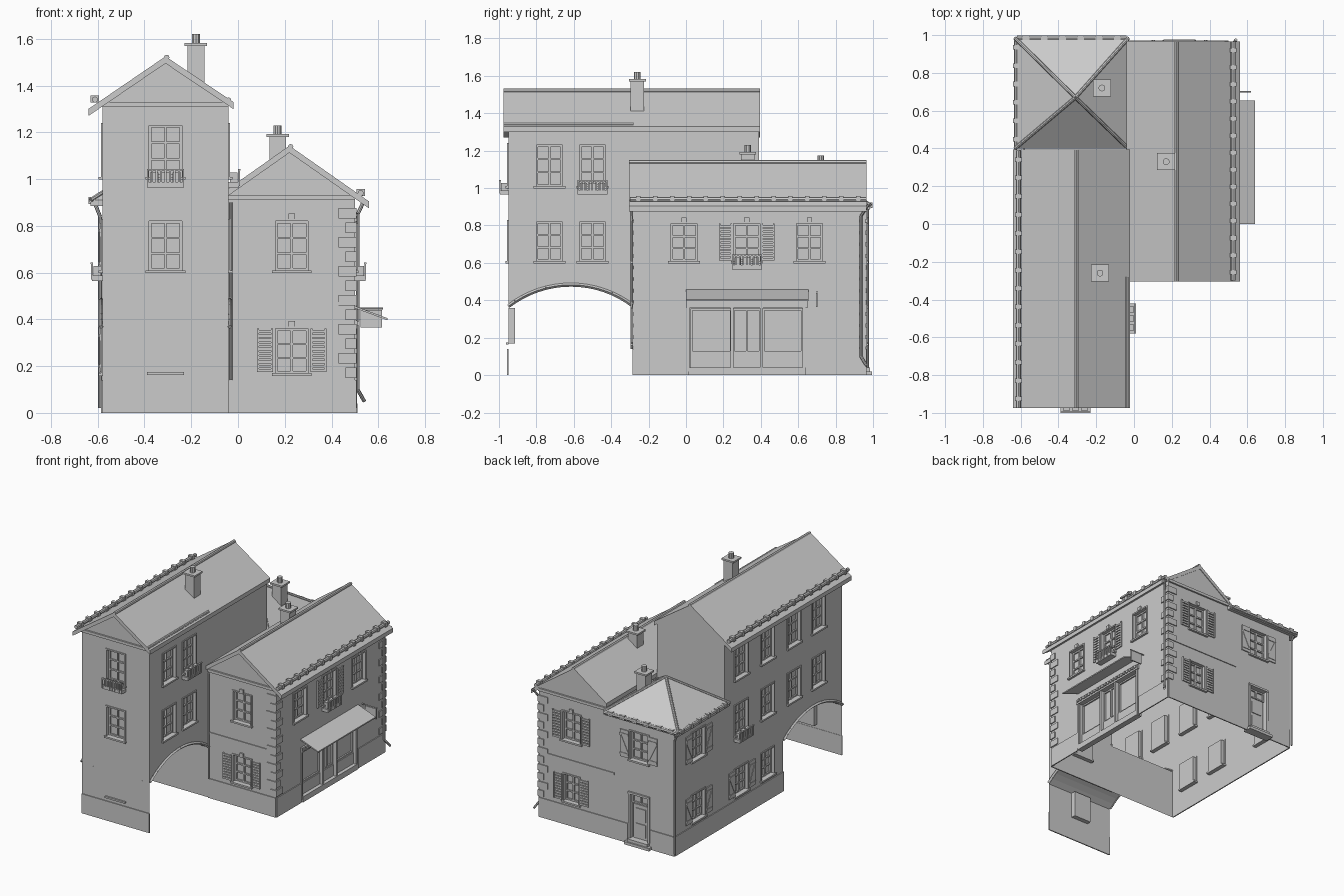
import bpy, bmesh, math
from mathutils import Vector as V, Matrix
from mathutils.geometry import tessellate_polygon

if "Cube" in bpy.data.objects:
    bpy.data.objects.remove(bpy.data.objects["Cube"])

P = {}
X, Y, Z = V((1, 0, 0)), V((0, 1, 0)), V((0, 0, 1))
# wall planes: horizontal axis, outward normal, offset along normal
SIDES = {'front_tower': (X, -Y, .95), 'front_wing': (X, -Y, .28), 'tower_right': (Y, X, -.04),
         'right': (Y, X, .5), 'left': (Y, -X, .58), 'back': (X, Y, .96), 'tower_back': (X, Y, .39)}
HOLES = {s: [] for s in SIDES}


def part(name):
    if name not in P:
        P[name] = bmesh.new()
    return P[name]


def frame(side):
    u, n, d = SIDES[side]
    m = Matrix((u, Z, n)).transposed().to_4x4()
    m.translation = n * d
    return m


def box(name, m, u0, u1, v0, v1, w0, w1, rot=0):
    c = Matrix.Translation(((u0 + u1) / 2, (v0 + v1) / 2, (w0 + w1) / 2))
    s = Matrix.Diagonal((u1 - u0, v1 - v0, w1 - w0, 1))
    return bmesh.ops.create_cube(part(name), size=1, matrix=m @ c @ Matrix.Rotation(rot, 4, 'Z') @ s)['verts']


def wbox(name, *b):
    box(name, Matrix.Identity(4), *b)


def tube(name, pts, r, seg=8):
    for a, b in zip(pts, pts[1:]):
        a, b = V(a), V(b)
        m = Matrix.Translation((a + b) / 2) @ (b - a).to_track_quat('Z', 'Y').to_matrix().to_4x4()
        bmesh.ops.create_cone(part(name), cap_ends=True, segments=seg, radius1=r, radius2=r,
                              depth=(b - a).length, matrix=m)


def prism(name, pts, y0, y1):
    bm = part(name)
    f = bm.faces.new([bm.verts.new((x, y0, z)) for x, z in pts])
    g = bmesh.ops.extrude_face_region(bm, geom=[f], use_keep_orig=True)['geom']
    bmesh.ops.translate(bm, vec=(0, y1 - y0, 0), verts=[e for e in g if isinstance(e, bmesh.types.BMVert)])


def sheet(side, pts):
    # flat wall with its window holes
    m, n, bm = frame(side), SIDES[side][1], part('walls')
    loops = [[V((u, v, 0)) for u, v in pts]]
    loops += [[V((a, c, 0)), V((b, c, 0)), V((b, d, 0)), V((a, d, 0))] for a, b, c, d in HOLES[side]]
    vs = [bm.verts.new(m @ p) for l in loops for p in l]
    for t in tessellate_polygon(loops):
        f = bm.faces.new([vs[i] for i in t])
        f.normal_update()
        if f.normal.dot(n) < 0:
            f.normal_flip()


def recess(side, a, b, c, d, depth=.03):
    HOLES[side].append((a, b, c, d))
    vs = box('window_recesses', frame(side), a, b, c, d, -depth, 0)
    bm, n, off = part('window_recesses'), SIDES[side][1], SIDES[side][2]
    front = [f for f in {f for v in vs for f in v.link_faces}
             if all(abs(v.co.dot(n) - off) < 1e-4 for v in f.verts)]
    bmesh.ops.delete(bm, geom=front, context='FACES_ONLY')


def bars(side, a, b, c, d, cols=2, rows=3):
    m, t = frame(side), .005
    for i in range(cols + 1):
        u = a + t + (b - a - 2 * t) * i / cols
        box('window_frames', m, u - t, u + t, c, d, -.03, -.018)
    for i in range(rows + 1):
        v = c + t + (d - c - 2 * t) * i / rows
        box('window_frames', m, a, b, v - t, v + t, -.03, -.02)


def planter(side, u, z):
    m = frame(side)
    box('planters', m, u - .08, u + .08, z - .005, z + .018, 0, .045)
    box('planters', m, u - .08, u + .08, z + .066, z + .074, .04, .05)
    for i in range(9):
        p = u - .076 + .019 * i
        box('planters', m, p - .004, p + .004, z, z + .07, .041, .048)
    for i in (-1, 0, 1):
        box('planters', m, u + i * .048 - .018, u + i * .048 + .018, z + .018, z + .058, .005, .038)


def window(side, u, c, d, w=.14, shutters=None, key=False, pots=False):
    a, b, m = u - w / 2, u + w / 2, frame(side)
    recess(side, a, b, c, d)
    bars(side, a, b, c, d)
    for p in (a, b + .01):
        box('window_trim', m, p - .01, p, c, d + .01, -.004, .006)
    box('window_trim', m, a, b, d, d + .01, -.004, .006)
    box('window_sills', m, a - .015, b + .015, c - .012, c, -.03, .016)
    if key:
        box('window_trim', m, u - .014, u + .014, d + .005, d + .032, -.004, .01)
    if pots:
        planter(side, u, c - .04)
    for s in (-1, 1) if shutters else ():
        p = u + s * (w / 2 + .044)
        if shutters == 'brace':
            box('shutters', m, p - .034, p + .034, c + .004, d, .003, .01)
            for v in (c + .03, d - .03):
                box('shutters', m, p - .034, p + .034, v - .006, v + .006, .009, .014)
            v = (c + d) / 2
            box('shutters', m, p - .07, p + .07, v - .005, v + .005, .009, .013, s * 1.12)
        else:
            for q in (p - .034, p + .026):
                box('shutters', m, q, q + .008, c + .004, d, .003, .014)
            n = 10
            for i in range(n):
                v = c + .004 + (d - c - .004) * i / n
                box('shutters', m, p - .03, p + .03, v, v + .013, .003, .011)


# windows on every side
LOW, MID, TOP = (.17, .36), (.61, .82), (1.01, 1.23)
window('front_tower', -.31, *TOP, pots=True)
window('front_tower', -.31, *MID)
for y in (-.73, -.5):
    window('tower_right', y, *TOP, pots=y == -.5)
    window('tower_right', y, *MID)
window('front_wing', .23, *MID, key=True)
window('front_wing', .23, *LOW, shutters='slat', key=True)
for y in (-.01, .325, .66):
    mid = y == .325
    window('right', y, .61, .81, shutters='slat' if mid else None, key=True, pots=mid)
for y in (-.68, -.4, -.1, .2):
    window('left', y, *TOP)
    window('left', y, *MID, pots=y == .2)
for y, s in ((-.1, None), (.2, 'brace'), (.69, 'brace')):
    window('left', y, *LOW, shutters=s)
window('left', .69, .61, .81, shutters='brace')
window('back', -.3, .61, .81, shutters='brace')
window('back', .24, .61, .81, shutters='slat', key=True)
window('back', .24, *LOW, shutters='slat', w=.12)
# blind lower window behind the front pier
wbox('blind_window', -.38, -.24, -.948, -.915, .17, .36)
box('window_sills', frame('front_tower'), -.39, -.23, .163, .175, 0, .012)

# shopfront, awning, hanging sign
r = frame('right')
recess('right', .02, .63, .04, .36)
for a, b in ((.025, .245), (.25, .4), (.41, .625)):
    bars('right', a, b, .12, .355, 2 if a == .25 else 1, 1)
    box('shop_panels', r, a, b, .04, .12, -.03, -.014)
for y in (.01, .247, .403, .63):
    box('shop_panels', r, y - .008, y + .008, .02, .37, -.03, .008)
box('shop_panels', r, 0, .65, .36, .395, 0, .012)
box('shop_panels', r, .01, .64, 0, .04, -.03, .012)
for i in range(22):
    box('shop_dentils', r, .012 + i * .0288, .03 + i * .0288, .372, .392, .01, .02)
prism('awning', [(.5, .448), (.5, .457), (.64, .405), (.64, .396)], 0, .655)
tube('sign_bracket', [(.5, .7, .446), (.62, .7, .446)], .004)
wbox('hanging_sign', .525, .615, .696, .704, .365, .44)

# back door with steps
bk = frame('back')
recess('back', -.37, -.23, .04, .36)
bars('back', -.37, -.23, .29, .355, 2, 1)
box('door', bk, -.36, -.24, .04, .285, -.03, -.02)
for v in (.06, .17):
    box('door', bk, -.34, -.26, v, v + .09, -.022, -.014)
for a, b in ((-.385, -.37), (-.23, -.215)):
    box('window_trim', bk, a, b, .04, .36, -.004, .008)
box('window_trim', bk, -.385, -.215, .36, .375, -.004, .012)
box('door_steps', bk, -.38, -.22, .02, .04, -.03, .025)
box('door_steps', bk, -.4, -.2, 0, .02, -.03, .035)

# wall sheets, with the passage arch cut out of the tower sides
arc = [(-.615 + .545 * math.sin(t), -.07 + .545 * math.cos(t)) for t in [-.662 + 1.324 * i / 16 for i in range(17)]]
sheet('front_tower', [(-.58, 0), (-.04, 0), (-.04, 1.32), (-.31, 1.5), (-.58, 1.32)])
sheet('front_wing', [(-.58, 0), (.5, 0), (.5, .93), (.22, 1.12), (-.04, .94), (-.04, .36), (-.58, .36)])
sheet('tower_right', arc + [(-.28, .9), (.39, .9), (.39, 1.32), (-.95, 1.32)])
sheet('right', [(-.28, 0), (.96, 0), (.96, .93), (-.28, .93)])
sheet('left', arc + [(-.28, 0), (.96, 0), (.96, .9), (.39, .9), (.39, 1.32), (-.95, 1.32)])
sheet('back', [(-.58, 0), (.5, 0), (.5, .93), (.22, 1.12), (-.04, .94), (-.04, .9), (-.58, .9)])
sheet('tower_back', [(-.58, .88), (-.04, .88), (-.04, 1.32), (-.31, 1.5), (-.58, 1.32)])
bm = part('passage_vault')
for (y0, z0), (y1, z1) in zip(arc, arc[1:]):
    bm.faces.new([bm.verts.new(p) for p in ((-.58, y0, z0), (-.04, y0, z0), (-.04, y1, z1), (-.58, y1, z1))])
    for x in (-.59, -.04):
        tube('arch_moulding', [(x + .005, y0, z0 + .008), (x + .005, y1, z1 + .008)], .01, 4)

# plinth, string course and corner stones
for s, a, b in (('front_tower', -.58, -.04), ('front_wing', -.04, .5), ('right', -.28, 0), ('right', .65, .96),
                ('left', -.28, .96), ('back', -.58, -.39), ('back', -.21, .5)):
    box('plinth', frame(s), a, b, 0, .14, -.002, .006)
for s, a, b in (('front_wing', -.04, .5), ('back', -.1, .5)):
    box('string_course', frame(s), a, b, .46, .475, -.002, .006)
for i in range(12):
    z, k = .15 + i * .062, i % 2
    lx, ly = (.07, .04) if k else (.04, .07)
    wbox('corner_stones', .5 - lx, .507, -.287, -.28 + ly, z, z + .045)
    wbox('corner_stones', .5 - lx, .507, .96 - ly, .967, z, z + .045)

# roofs
prism('tower_roof', [(-.64, 1.3), (-.31, 1.525), (-.02, 1.33), (-.02, 1.3), (-.31, 1.495), (-.64, 1.27)], -.975, .395)
prism('wing_roof', [(.56, .905), (.22, 1.143), (-.04, .96), (-.04, .93), (.22, 1.113), (.56, .875)], -.305, .965)
for s, x, z, h in (('front_tower', -.31, 1.33, .54), ('front_wing', .23, .93, .54), ('back', .23, .93, .54)):
    box('gable_bands', frame(s), x - h / 2, x + h / 2, z - .02, z, -.002, .012)
bm = part('hip_roof')
base = [V(p) for p in ((-.63, .4, .91), (-.03, .4, .91), (-.03, .985, .91), (-.63, .985, .91))]
top = [bm.verts.new(p) for p in base]
bot = [bm.verts.new(p - Z * .025) for p in base]
apex = bm.verts.new((-.31, .67, 1.115))
bm.faces.new(bot)
for i in range(4):
    j = (i + 1) % 4
    bm.faces.new((top[i], top[j], apex))
    bm.faces.new((bot[i], bot[j], top[j], top[i]))
    tube('ridge_caps', [base[i], apex.co], .01)
tube('ridge_caps', [(-.305, -.975, 1.52), (-.305, .395, 1.52)], .012)
tube('ridge_caps', [(.225, -.305, 1.138), (.225, .965, 1.138)], .012)


# gutters with clips and downpipes
def gutter(a, b, n, r=.013):
    a, b = V(a), V(b)
    tube('gutters', [a, b], r)
    for i in range(n):
        p = a.lerp(b, (i + .5) / n)
        wbox('gutter_clips', p.x - .018, p.x + .018, p.y - .012, p.y + .012, p.z - .012, p.z + .018)


gutter((-.612, -.975, 1.34), (-.612, .39, 1.34), 14)
gutter((-.04, -.975, 1.34), (-.04, -.28, 1.34), 0, .01)
gutter((.525, -.3, .94), (.525, .965, .94), 14)
gutter((-.622, .4, .905), (-.622, .985, .905), 6)
gutter((-.62, .985, .905), (-.04, .985, .905), 6)
tube('downpipes', [(.54, .975, .91), (.512, .935, .85), (.512, .935, .1), (.54, .965, .05)], .008)
tube('downpipes', [(-.61, .97, .89), (-.59, .97, .84), (-.59, .97, .02)], .008)
tube('downpipes', [(-.03, -.29, .9), (-.03, -.29, .14)], .006)

# chimneys
for x, y, z0, z1 in ((-.18, -.26, 1.41, 1.57), (.17, .33, 1.04, 1.18), (-.17, .72, .93, 1.125)):
    wbox('chimneys', x - .036, x + .036, y - .036, y + .036, z0, z1)
    wbox('chimneys', x - .048, x + .048, y - .045, y + .045, z1, z1 + .012)
    tube('chimney_pots', [(x, y, z1 + .01), (x, y, z1 + .05)], .018, 10)

# turn every collected part into an object
for name, bm in P.items():
    if name != 'walls':
        bmesh.ops.recalc_face_normals(bm, faces=bm.faces[:])
    if name == 'window_recesses':
        bmesh.ops.reverse_faces(bm, faces=bm.faces[:])
    me = bpy.data.meshes.new(name)
    bm.to_mesh(me)
    bm.free()
    ob = bpy.data.objects.new(name, me)
    bpy.context.collection.objects.link(ob)
    if name in ('gutters', 'downpipes', 'chimney_pots', 'ridge_caps'):
        bpy.context.view_layer.objects.active = ob
        ob.select_set(True)
        bpy.ops.object.shade_smooth_by_angle()
        ob.select_set(False)
